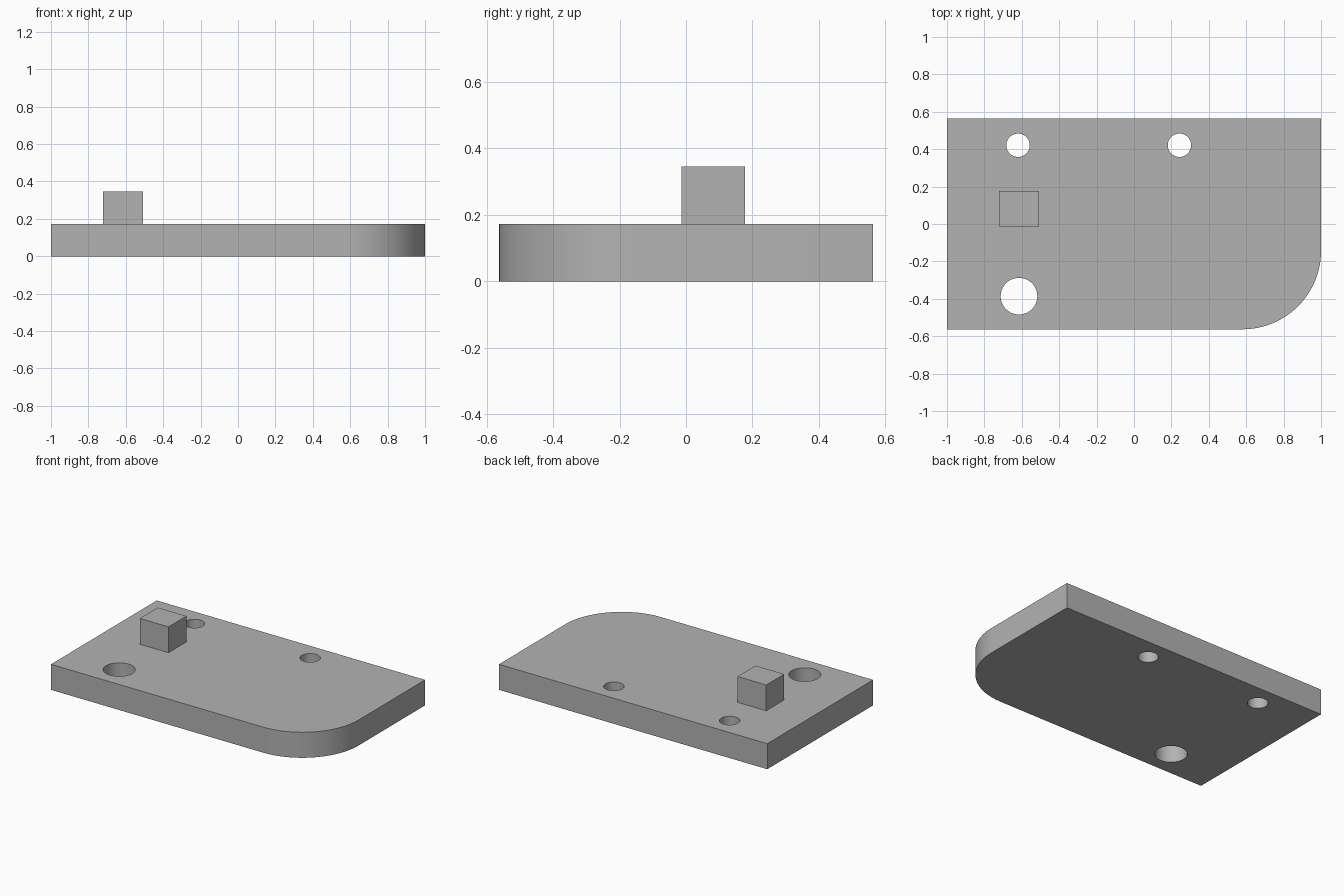
import bpy
import bmesh
from math import cos, sin, pi, radians

cube = bpy.data.objects.get("Cube")
if cube:
    bpy.data.objects.remove(cube, do_unlink=True)

grey = bpy.data.materials.new("plain grey")
grey.use_nodes = True
colour = (0.45, 0.45, 0.45, 1)
grey.diffuse_color = colour
grey.node_tree.nodes["Principled BSDF"].inputs["Base Color"].default_value = colour

WIDTH, DEPTH, THICK = 1.0, 0.563, 0.172   # half width, half depth, thickness
CORNER = 0.42


def prism(name, outline, bottom, top):
    """Extrude a flat outline straight up into a solid."""
    bm = bmesh.new()
    face = bm.faces.new([bm.verts.new((x, y, bottom)) for x, y in outline])
    result = bmesh.ops.extrude_face_region(bm, geom=[face])
    verts = [v for v in result["geom"] if isinstance(v, bmesh.types.BMVert)]
    bmesh.ops.translate(bm, vec=(0, 0, top - bottom), verts=verts)
    bmesh.ops.recalc_face_normals(bm, faces=bm.faces)
    mesh = bpy.data.meshes.new(name)
    bm.to_mesh(mesh)
    bm.free()
    mesh.materials.append(grey)
    obj = bpy.data.objects.new(name, mesh)
    bpy.context.collection.objects.link(obj)
    return obj


def arc(x, y, radius, start, end, steps):
    angles = [start + (end - start) * i / steps for i in range(steps + 1)]
    return [(x + radius * cos(a), y + radius * sin(a)) for a in angles]


# Base plate with one rounded front corner
outline = [(WIDTH, DEPTH), (-WIDTH, DEPTH), (-WIDTH, -DEPTH)]
outline += arc(WIDTH - CORNER, CORNER - DEPTH, CORNER, -pi / 2, 0, 32)
plate = prism("base_plate", outline, 0, THICK)

# Through holes: two small at the back, one large at the front
holes = [(-0.62, 0.421, 0.0625), (0.243, 0.421, 0.0625), (-0.615, -0.386, 0.098)]
cutters = []
for x, y, radius in holes:
    cutter = prism("hole_cutter", arc(x, y, radius, 0, 2 * pi, 48)[:-1], -0.1, THICK + 0.1)
    cutter.hide_render = True
    cutters.append(cutter)
    cut = plate.modifiers.new("hole", "BOOLEAN")
    cut.operation = "DIFFERENCE"
    cut.solver = "EXACT"
    cut.object = cutter

bpy.ops.object.select_all(action="DESELECT")
plate.select_set(True)
bpy.context.view_layer.objects.active = plate
for name in [m.name for m in plate.modifiers]:
    bpy.ops.object.modifier_apply(modifier=name)
for cutter in cutters:
    bpy.data.objects.remove(cutter, do_unlink=True)
bpy.ops.object.shade_smooth_by_angle(angle=radians(30))

# Square post standing on the plate
left, right, front, back = -0.722, -0.508, -0.014, 0.177
prism("square_post", [(left, front), (right, front), (right, back), (left, back)], THICK, 0.346)
